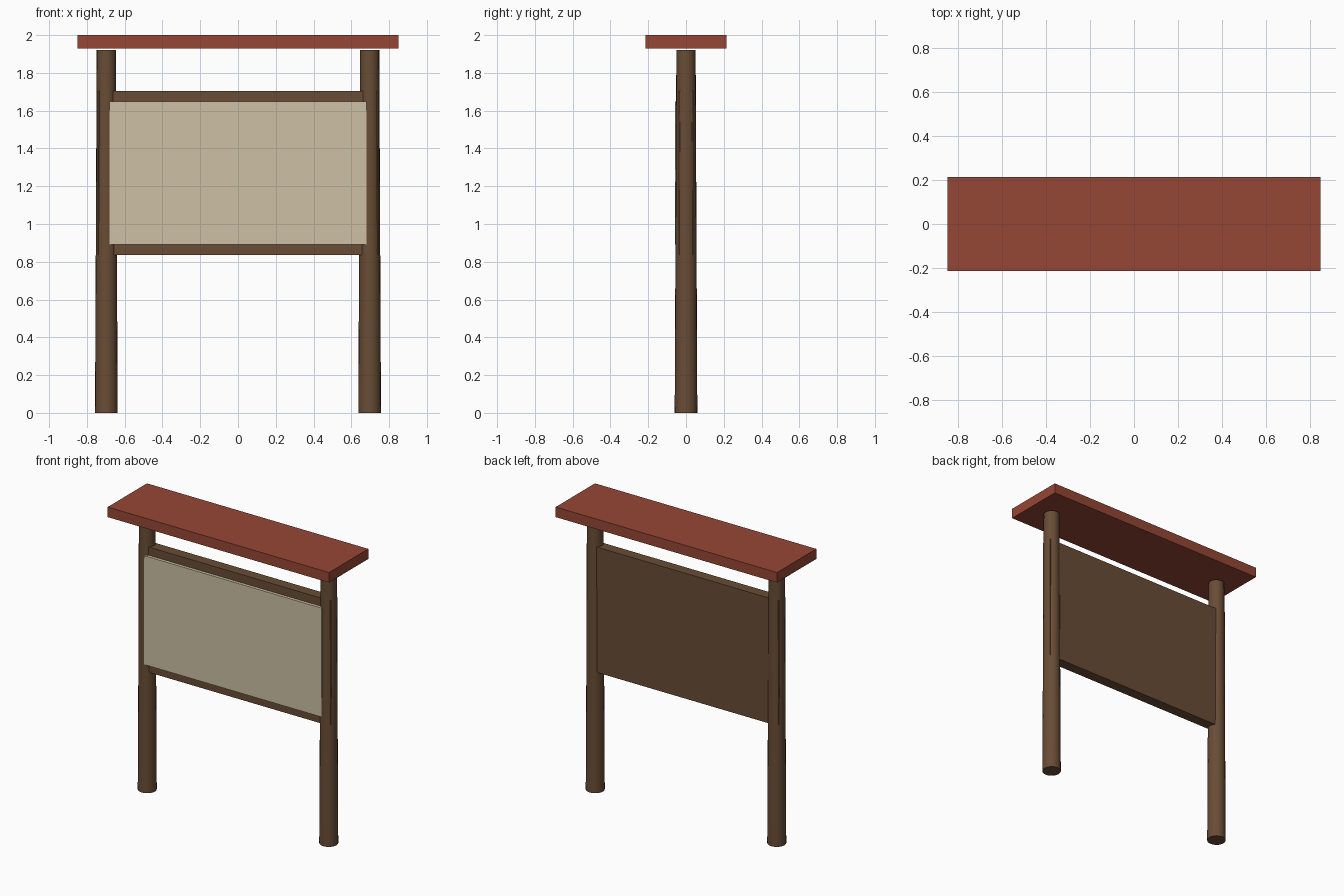
import bpy
import math

cube = bpy.data.objects.get("Cube")
if cube:
    bpy.data.objects.remove(cube, do_unlink=True)


def material(name, rgb):
    mat = bpy.data.materials.new(name)
    mat.use_nodes = True
    colour = (*rgb, 1.0)
    mat.diffuse_color = colour
    mat.node_tree.nodes["Principled BSDF"].inputs["Base Color"].default_value = colour
    return mat


wood = material("brown wood", (0.14, 0.073, 0.036))
red = material("red roof paint", (0.30, 0.062, 0.036))
cream = material("cream paper", (0.61, 0.53, 0.37))


def box(name, low, high, mat):
    """Box spanning two opposite corners."""
    centre = [(a + b) / 2 for a, b in zip(low, high)]
    bpy.ops.mesh.primitive_cube_add(size=1, location=centre)
    obj = bpy.context.object
    obj.name = name
    obj.scale = [b - a for a, b in zip(low, high)]
    bpy.ops.object.transform_apply(location=False, rotation=False, scale=True)
    obj.data.materials.append(mat)
    return obj


# Tapered round posts
post_height = 1.92
for side, name in ((1, "left_post"), (-1, "right_post")):
    bpy.ops.mesh.primitive_cone_add(vertices=20, radius1=0.06, radius2=0.051,
                                    depth=post_height,
                                    location=(side * 0.697, 0, post_height / 2))
    post = bpy.context.object
    post.name = name
    post.data.materials.append(wood)
    bpy.ops.object.shade_smooth_by_angle(angle=math.radians(40))

# Backing board let into the posts
box("backing_board", (-0.74, -0.037, 0.835), (0.74, 0.037, 1.705), wood)

# Pale notice panel on the front
box("notice_panel", (-0.68, -0.058, 0.892), (0.68, -0.03, 1.648), cream)

# Flat roof slab
box("roof", (-0.85, -0.215, 1.93), (0.85, 0.215, 2.0), red)
